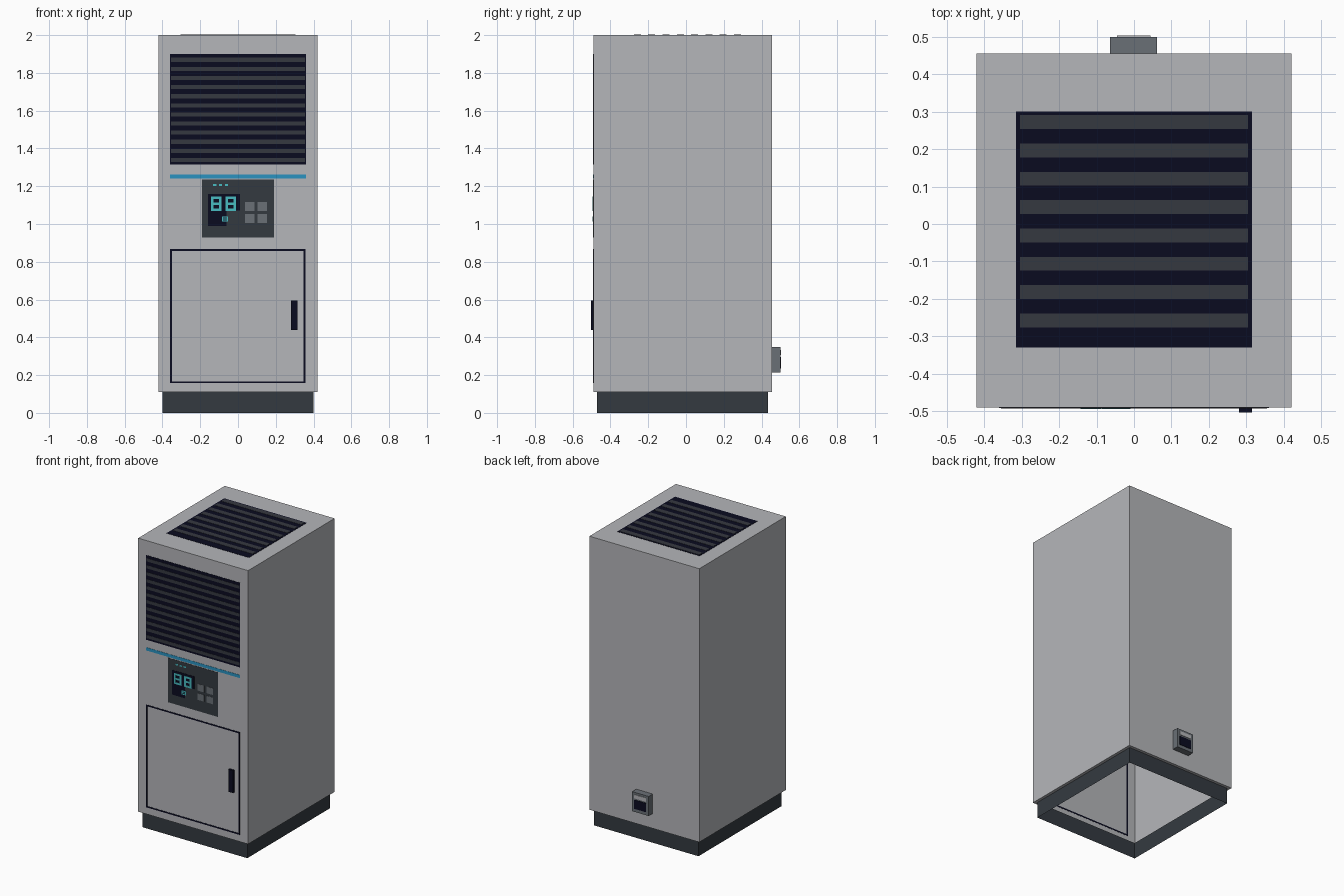
import bpy, bmesh

if "Cube" in bpy.data.objects:
    bpy.data.objects.remove(bpy.data.objects["Cube"])


def material(name, rgb):
    lin = [(c / 255 / 12.92) if c < 11 else ((c / 255 + 0.055) / 1.055) ** 2.4 for c in rgb]
    m = bpy.data.materials.new(name)
    m.diffuse_color = (*lin, 1)
    m.use_nodes = True
    m.node_tree.nodes["Principled BSDF"].inputs["Base Color"].default_value = m.diffuse_color
    return m


GREY = material("body_grey", (181, 182, 186))
CHARCOAL = material("charcoal", (52, 58, 64))
SLAT = material("slat_grey", (53, 56, 64))
BLACK = material("navy_black", (10, 11, 32))
BLUE = material("accent_blue", (42, 146, 192))
TEAL = material("display_teal", (72, 188, 194))
BUTTON = material("button_grey", (106, 112, 118))


def boxes(name, mat, specs, skip=()):
    """One object from boxes (x0, x1, y0, y1, z0, z1); skip drops 'top'/'bottom' faces."""
    bm = bmesh.new()
    for x0, x1, y0, y1, z0, z1 in specs:
        geo = bmesh.ops.create_cube(bm, size=1)
        for v in geo["verts"]:
            v.co = (x1 if v.co.x > 0 else x0, y1 if v.co.y > 0 else y0, z1 if v.co.z > 0 else z0)
    bm.normal_update()
    drop = [f for f in bm.faces if ("top" in skip and f.normal.z > .9)
            or ("bottom" in skip and f.normal.z < -.9)]
    bmesh.ops.delete(bm, geom=drop, context='FACES')
    me = bpy.data.meshes.new(name)
    bm.to_mesh(me)
    bm.free()
    me.materials.append(mat)
    ob = bpy.data.objects.new(name, me)
    bpy.context.collection.objects.link(ob)
    return ob


FRONT, BACK, TOP = -0.49, 0.455, 2.0


def front_plates(name, mat, rects, layer=1):
    """Thin plates on the front, rects are (x0, x1, z0, z1)."""
    return boxes(name, mat, [(a, b, FRONT - 0.0015 * layer, FRONT + 0.001, c, d)
                             for a, b, c, d in rects])


# Hollow cabinet and plinth, open underneath
boxes("cabinet_body", GREY, [(-.42, .42, FRONT, BACK, .11, TOP)], skip=("bottom",))
boxes("plinth", CHARCOAL, [(-.40, .40, -.47, .435, 0, .11)], skip=("top", "bottom"))
boxes("cabinet_bottom_lip", GREY, [
    (-.42, .42, FRONT, -.47, .11, .112), (-.42, .42, .435, BACK, .11, .112),
    (-.42, -.40, -.47, .435, .11, .112), (.40, .42, -.47, .435, .11, .112)])

# Front intake grille
front_plates("front_grille_back", BLACK, [(-.36, .36, 1.315, 1.90)])
front_plates("front_grille_slats", SLAT,
             [(-.355, .355, 1.328 + i * .0482, 1.35 + i * .0482) for i in range(12)], 2)

# Top outlet grille
boxes("top_grille_back", BLACK, [(-.315, .315, -.33, .30, TOP - .001, TOP + .0015)])
boxes("top_grille_slats", SLAT,
      [(-.305, .305, -.276 + i * .0757, -.239 + i * .0757, TOP - .001, TOP + .003) for i in range(8)])

# Accent stripe and control panel
front_plates("accent_stripe", BLUE, [(-.36, .36, 1.241, 1.262)])
front_plates("control_panel", CHARCOAL, [(-.19, .19, .928, 1.235)])
front_plates("display_screen", BLACK, [(-.16, .01, 1.072, 1.16), (-.16, -.06, .99, 1.072)], 2)
front_plates("indicator_lights", TEAL,
             [(-.132 + i * .031, -.115 + i * .031, 1.201, 1.211) for i in range(3)], 2)
front_plates("buttons", BUTTON, [(x, x + .05, z, z + .046)
                                 for x in (.037, .104) for z in (1.006, 1.07)], 2)


def segments(x, z, w, h, t):
    """Segmented readout: three bars and two side columns."""
    bars = [(x, x + w, z + k * (h - t) / 2, z + k * (h - t) / 2 + t) for k in range(3)]
    cols = [(s, s + t, z + t + k * (h - t) / 2, z + (h - t) / 2 + k * (h - t) / 2)
            for s in (x, x + w - t) for k in range(2)]
    return bars + cols


front_plates("display_readout", TEAL, segments(-.143, 1.07, .056, .075, .013)
             + segments(-.066, 1.07, .056, .075, .013)
             + segments(-.085, 1.012, .033, .028, .006), 3)

# Lower door: outline gap and handle
front_plates("door_outline", BLACK, [
    (-.36, .357, .157, .167), (-.36, .357, .857, .867),
    (-.36, -.35, .167, .857), (.347, .357, .167, .857)])
boxes("door_handle", BLACK, [(.281, .315, -.504, FRONT, .44, .595)])

# Rear power inlet
boxes("power_inlet_box", BUTTON, [(-.064, .062, BACK, .50, .213, .348)])
boxes("power_inlet_socket", BLACK, [(-.046, .044, .499, .503, .235, .297)])
boxes("power_inlet_strip", GREY, [(-.046, .044, .499, .503, .307, .333)])
